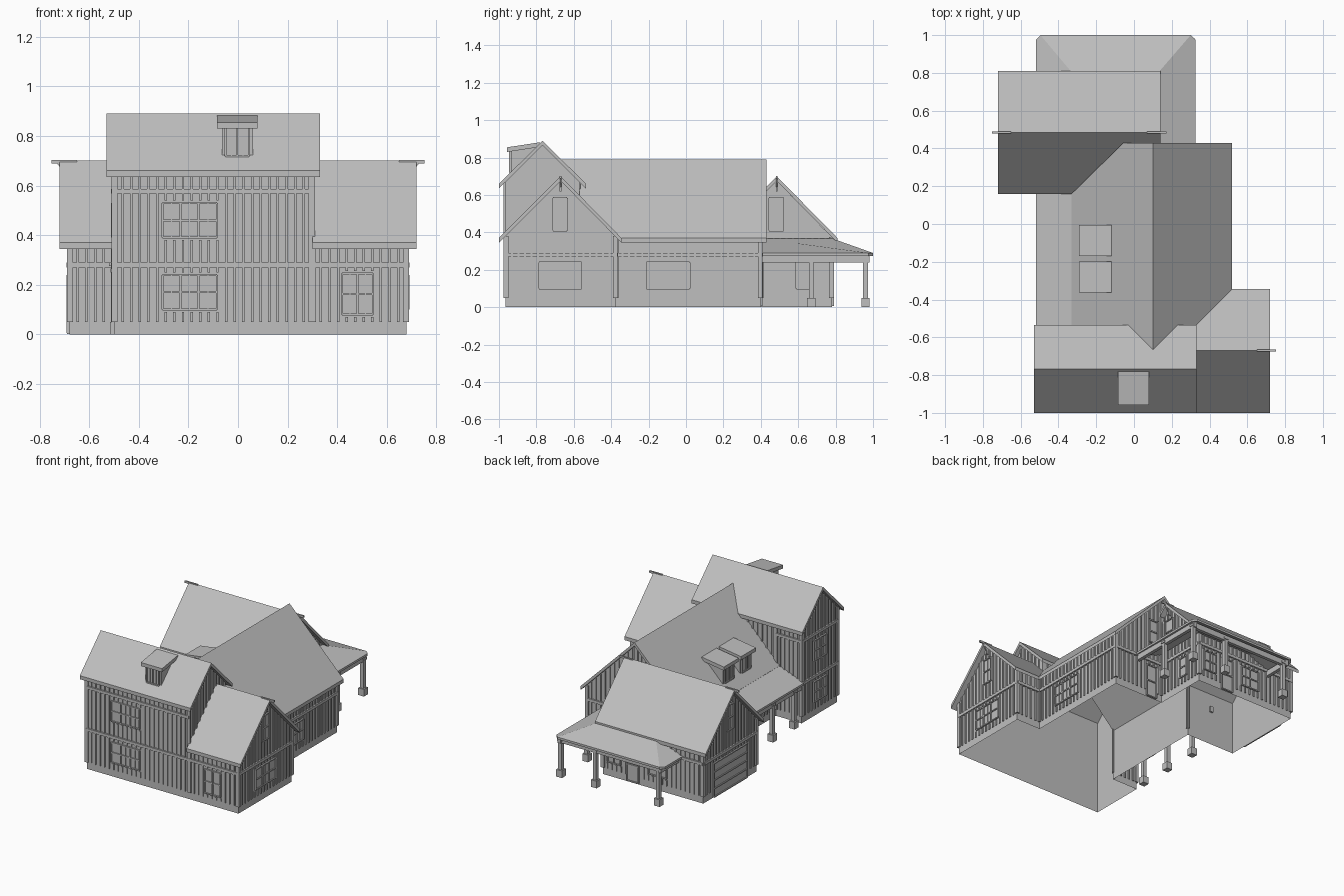
import bpy, bmesh
from mathutils import Vector

cube = bpy.data.objects.get("Cube")
if cube:
    bpy.data.objects.remove(cube)

GREY = (0.52, 0.52, 0.52, 1)
grey = bpy.data.materials.new("plain grey")
grey.use_nodes = True
grey.diffuse_color = GREY
grey.node_tree.nodes["Principled BSDF"].inputs["Base Color"].default_value = GREY


def finish(bm, name):
    mesh = bpy.data.meshes.new(name)
    bm.to_mesh(mesh)
    bm.free()
    mesh.materials.append(grey)
    ob = bpy.data.objects.new(name, mesh)
    bpy.context.collection.objects.link(ob)
    return ob


def box(bm, a, b):
    lo = [min(p) for p in zip(a, b)]
    hi = [max(p) for p in zip(a, b)]
    for v in bmesh.ops.create_cube(bm, size=1)["verts"]:
        v.co = [lo[i] if v.co[i] < 0 else hi[i] for i in range(3)]


def prism(bm, pts, offset):
    """Solid from a polygon swept along an offset."""
    offset = Vector(offset)
    low = [bm.verts.new(Vector(p)) for p in pts]
    high = [bm.verts.new(Vector(p) + offset) for p in pts]
    faces = [bm.faces.new(low), bm.faces.new(high)]
    for i in range(len(pts)):
        j = (i + 1) % len(pts)
        faces.append(bm.faces.new((low[i], low[j], high[j], high[i])))
    bmesh.ops.recalc_face_normals(bm, faces=faces)


def slab(name, pts, thick=0.025):
    bm = bmesh.new()
    prism(bm, pts, (0, 0, -thick))
    return finish(bm, name)


def frame(axis, c, sign):
    """Wall coordinates: along, outward, up."""
    if axis == "x":
        return lambda u, d, z: (u, c + sign * d, z)
    return lambda u, d, z: (c + sign * d, u, z)


def height(line, u):
    if not isinstance(line, list):
        return line
    for (a, za), (b, zb) in zip(line, line[1:]):
        if u <= b:
            return za + (zb - za) * (u - a) / (b - a)
    return line[-1][1]


def opening(bm, P, u0, u1, z0, z1, cols=1, rows=2):
    """Casing, panes, mullions and rails of a window or door."""
    t = 0.008
    box(bm, P(u0, 0, z0), P(u1, 0.003, z1))
    for i in range(cols + 1):
        u = u0 + (u1 - u0) * i / cols
        box(bm, P(u - t / 2, 0, z0), P(u + t / 2, 0.011, z1))
    for i in range(rows + 1):
        z = z0 + (z1 - z0) * i / rows
        box(bm, P(u0, 0, z - t / 2), P(u1, 0.010, z + t / 2))
    if z0 > 0.05:
        for i in range(cols):
            u = u0 + (u1 - u0) * (i + 0.5) / cols
            box(bm, P(u - 0.002, 0, z0), P(u + 0.002, 0.006, z1))


def wall(name, axis, c, sign, u0, u1, bottom, top, holes=(), belts=(0.28,)):
    P = frame(axis, c, sign)
    bm = bmesh.new()
    low = bottom if isinstance(bottom, list) else [(u0, bottom), (u1, bottom)]
    high = top if isinstance(top, list) else [(u0, top), (u1, top)]
    pts = []
    for u, z in low + high[::-1]:
        if P(u, 0, z) not in pts:
            pts.append(P(u, 0, z))
    face = bm.faces.new([bm.verts.new(p) for p in pts])
    face.normal_update()
    if face.normal.dot(Vector(P(0, 1, 0)) - Vector(P(0, 0, 0))) < 0:
        face.normal_flip()
    full = bottom == 0
    # battens, broken at belts and openings
    n = max(1, round((u1 - u0) / 0.035))
    for i in range(1, n):
        u = u0 + (u1 - u0) * i / n
        spans = [(max(0.05, height(bottom, u)), height(top, u))]
        cuts = [(b - 0.01, b + 0.01) for b in belts]
        cuts += [(h[2] - 0.01, h[3] + 0.01) for h in holes if h[0] - 0.01 < u < h[1] + 0.01]
        for c0, c1 in cuts:
            spans = [s for a, b in spans for s in ((a, min(b, c0)), (max(a, c1), b))]
            spans = [s for s in spans if s[1] - s[0] > 0.01]
        for a, b in spans:
            box(bm, P(u - 0.005, 0, a), P(u + 0.005, 0.007, b))
    # corner boards and belt boards
    if full:
        for a, b in ((u0 - 0.01, u0 + 0.015), (u1 - 0.015, u1 + 0.01)):
            z = min(height(top, max(a, u0)), height(top, min(b, u1)))
            box(bm, P(a, 0, 0.05), P(b, 0.01, z))
        for z in belts:
            box(bm, P(u0, 0, z - 0.01), P(u1, 0.012, z + 0.01))
    for h in holes:
        opening(bm, P, *h)
    finish(bm, name)


# Front block walls
tall = (0.28, 0.577)
block_gable = [(-0.965, 0.67), (-0.767, 0.865), (-0.57, 0.67)]
wall("front_block_wall", "x", -0.965, -1, -0.5, 0.3, 0, 0.67,
     [(-0.305, -0.085, 0.1, 0.24, 3), (-0.305, -0.085, 0.39, 0.53, 3)], tall)
wall("front_block_west_wall", "y", -0.5, -1, -0.965, -0.57, 0, block_gable,
     [(-0.84, -0.70, 0.1, 0.24, 2), (-0.84, -0.70, 0.39, 0.53, 2)], tall)
wall("front_block_east_wall", "y", 0.3, 1, -0.965, -0.57,
     [(-0.965, 0.385), (-0.67, 0.68), (-0.57, 0.58)], block_gable)
wall("front_block_back_wall", "x", -0.57, 1, -0.5, -0.3, 0, 0.675, (), tall)
wall("block_back_west_infill", "x", -0.57, 1, -0.3, -0.015, [(-0.3, 0.39), (-0.015, 0.675)], 0.675)
wall("block_back_east_infill", "x", -0.57, 1, 0.215, 0.3, [(0.215, 0.675), (0.3, 0.59)], 0.675)

# Front wing walls
wall("front_wing_wall", "x", -0.965, -1, 0.3, 0.68, 0, 0.385, [(0.42, 0.545, 0.08, 0.245, 2)])
wall("front_wing_gable_wall", "y", 0.68, 1, -0.965, -0.375, 0,
     [(-0.965, 0.38), (-0.67, 0.675), (-0.375, 0.38)],
     [(-0.785, -0.56, 0.1, 0.24, 3), (-0.71, -0.635, 0.41, 0.585)])
wall("front_wing_back_wall", "x", -0.375, 1, 0.49, 0.68, 0, 0.38)

# Main body walls
wall("main_east_wall", "y", 0.49, 1, -0.375, 0.4, 0, 0.375, [(-0.21, 0.02, 0.1, 0.24, 3)])
wall("main_back_wall", "x", 0.4, 1, 0.1, 0.49, 0, [(0.1, 0.765), (0.49, 0.375)],
     [(0.15, 0.23, 0.01, 0.24), (0.14, 0.21, 0.42, 0.585)])
wall("main_back_infill", "x", 0.4, 1, -0.03, 0.1, 0.635, [(-0.03, 0.635), (0.1, 0.765)])
wall("main_west_wall", "y", -0.3, -1, -0.57, 0.19, 0, 0.375,
     [(-0.45, -0.32, 0.1, 0.24, 2), (-0.24, -0.15, 0.01, 0.24), (-0.06, 0.07, 0.1, 0.24, 2)])

# Rear wing walls
wall("rear_wing_east_wall", "y", 0.1, 1, 0.4, 0.78, 0,
     [(0.4, 0.59), (0.485, 0.675), (0.78, 0.375)],
     [(0.445, 0.52, 0.41, 0.585), (0.59, 0.66, 0.1, 0.24)])
wall("rear_wing_back_wall", "x", 0.78, 1, -0.68, 0.1, 0, 0.375,
     [(-0.40, -0.26, 0.1, 0.24, 2), (-0.18, -0.09, 0.01, 0.24), (-0.04, 0.06, 0.1, 0.24, 2)])
wall("rear_wing_west_wall", "y", -0.68, -1, 0.19, 0.78, 0,
     [(0.19, 0.375), (0.485, 0.675), (0.78, 0.375)],
     [(0.3, 0.67, 0.005, 0.24, 1, 4), (0.45, 0.52, 0.41, 0.585)])
wall("rear_wing_front_wall", "x", 0.19, -1, -0.68, -0.3, 0, 0.375)

# Roof slopes
for name, y in (("front", -1.0), ("back", -0.535)):
    slab("block_roof_" + name, [(-0.53, y, 0.66), (0.33, y, 0.66), (0.33, -0.767, 0.89), (-0.53, -0.767, 0.89)])
slab("wing_roof_front", [(0.3, -1, 0.37), (0.72, -1, 0.37), (0.72, -0.67, 0.7), (0.3, -0.67, 0.7)])
slab("wing_roof_back", [(0.72, -0.67, 0.7), (0.3, -0.67, 0.7), (0.3, -0.565, 0.59),
                        (0.52, -0.345, 0.37), (0.72, -0.345, 0.37)])
slab("main_roof_east", [(0.1, 0.43, 0.79), (0.52, 0.43, 0.37), (0.52, -0.345, 0.37),
                        (0.3, -0.57, 0.59), (0.2, -0.57, 0.69), (0.1, -0.667, 0.79)])
slab("main_roof_west", [(0.1, 0.43, 0.79), (0.1, -0.667, 0.79), (0, -0.57, 0.69), (-0.33, -0.57, 0.36),
                        (-0.33, 0.16, 0.36), (-0.055, 0.43, 0.635)])
slab("rear_roof_front", [(-0.72, 0.16, 0.37), (-0.33, 0.16, 0.37), (-0.055, 0.43, 0.645),
                         (0.14, 0.43, 0.645), (0.14, 0.485, 0.7), (-0.72, 0.485, 0.7)])
slab("rear_roof_back", [(-0.72, 0.81, 0.37), (0.14, 0.81, 0.37), (0.14, 0.485, 0.7), (-0.72, 0.485, 0.7)])

# Porch roofs
slab("west_porch_roof", [(-0.52, -0.57, 0.29), (-0.3, -0.57, 0.37), (-0.3, 0.19, 0.37), (-0.52, 0.19, 0.29)], 0.015)
slab("back_porch_roof_back", [(-0.31, 0.78, 0.368), (0.11, 0.78, 0.368), (0.3, 1, 0.29), (-0.495, 1, 0.29)], 0.015)
slab("back_porch_roof_east", [(0.11, 0.78, 0.368), (0.11, 0.4, 0.368), (0.325, 0.4, 0.29),
                              (0.325, 0.975, 0.29), (0.3, 1, 0.29)], 0.015)
slab("back_porch_roof_west", [(-0.31, 0.78, 0.368), (-0.495, 1, 0.29), (-0.52, 0.975, 0.29), (-0.52, 0.78, 0.29)], 0.015)

# Porch beams
bm = bmesh.new()
for x0, y0, x1, y1 in ((0.3, 0.4, 0.3, 0.97), (-0.48, 0.96, 0.3, 0.96),
                       (-0.48, 0.78, -0.48, 0.97), (-0.495, -0.57, -0.495, 0.19)):
    box(bm, (x0 - 0.012, y0 - 0.012, 0.24), (x1 + 0.012, y1 + 0.012, 0.28))
finish(bm, "porch_beams")

# Porch posts
for i, (x, y) in enumerate(((0.3, 0.67), (0.3, 0.96), (0.03, 0.96), (-0.46, 0.96),
                            (-0.495, -0.49), (-0.495, -0.25), (-0.495, 0.0))):
    bm = bmesh.new()
    for r, z0, z1 in ((0.022, 0, 0.05), (0.013, 0.05, 0.25), (0.018, 0.25, 0.265)):
        box(bm, (x - r, y - r, z0), (x + r, y + r, z1))
    finish(bm, "porch_post_%d" % (i + 1))


def dormer(name, axis, c, u, width, over, z0, z1, run, rise):
    """Shed dormer whose front face looks along the negative axis."""
    P = frame(axis, c, -1)
    bm = bmesh.new()
    h, w = width / 2, over / 2
    side = [P(u - h, 0, z0), P(u - h, 0, z1), P(u - h, -run, z1 + rise)]
    prism(bm, side, Vector(P(u + h, 0, 0)) - Vector(P(u - h, 0, 0)))
    opening(bm, P, u - h * 0.75, u + h * 0.75, z0 + 0.015, z1 - 0.01, 2, 1)
    finish(bm, name)
    slab(name + "_roof", [P(u - w, 0.022, z1 + 0.01), P(u + w, 0.022, z1 + 0.01),
                          P(u + w, -run - 0.015, z1 + rise + 0.025), P(u - w, -run - 0.015, z1 + rise + 0.025)])


dormer("front_dormer", "x", -0.935, -0.003, 0.125, 0.165, 0.705, 0.845, 0.14, 0.012)
dormer("west_dormer_front", "y", -0.268, -0.28, 0.125, 0.165, 0.41, 0.545, 0.135, 0.01)
dormer("west_dormer_back", "y", -0.268, -0.088, 0.125, 0.165, 0.41, 0.545, 0.135, 0.01)

# Gable peak brackets
for name, x, y, s in (("front_wing", 0.68, -0.67, 1), ("rear_wing_west", -0.68, 0.485, -1),
                      ("rear_wing_east", 0.1, 0.485, 1)):
    bm = bmesh.new()
    box(bm, (x - s * 0.03, y - 0.005, 0.688), (x + s * 0.072, y + 0.005, 0.702))
    box(bm, (x, y - 0.005, 0.62), (x + s * 0.015, y + 0.005, 0.69))
    prism(bm, [(x + s * 0.01, y - 0.004, 0.635), (x + s * 0.05, y - 0.004, 0.69),
               (x + s * 0.035, y - 0.004, 0.69), (x + s * 0.01, y - 0.004, 0.655)], (0, 0.008, 0))
    finish(bm, name + "_peak_bracket")
